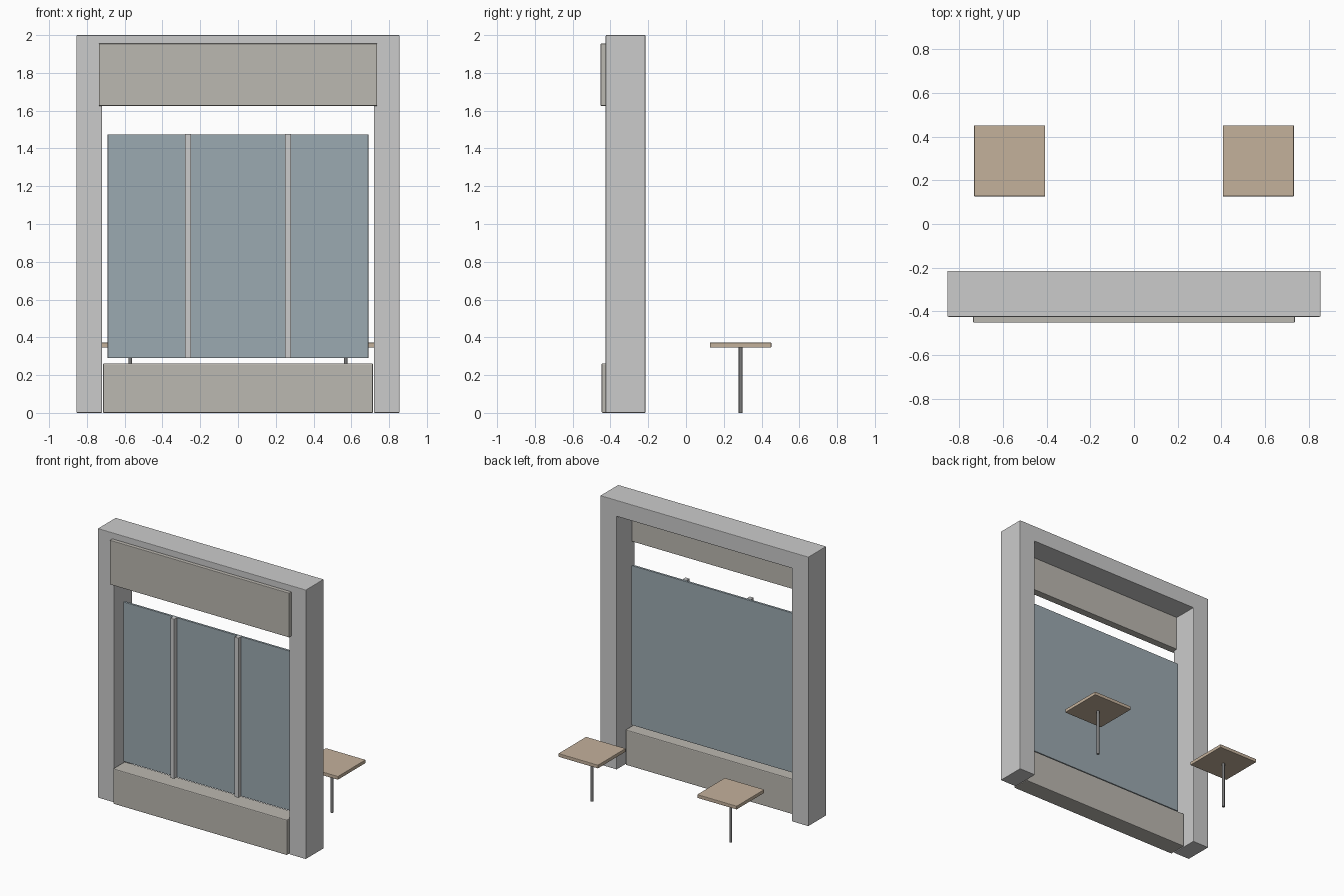
import bpy, bmesh

if "Cube" in bpy.data.objects:
    bpy.data.objects.remove(bpy.data.objects["Cube"])


def material(name, rgb):
    m = bpy.data.materials.new(name)
    m.diffuse_color = (*rgb, 1)
    m.use_nodes = True
    m.node_tree.nodes["Principled BSDF"].inputs["Base Color"].default_value = m.diffuse_color
    return m


def finish(name, bm, mat=None, bevel=0.004):
    mesh = bpy.data.meshes.new(name)
    bmesh.ops.recalc_face_normals(bm, faces=bm.faces)
    bm.to_mesh(mesh)
    bm.free()
    ob = bpy.data.objects.new(name, mesh)
    bpy.context.collection.objects.link(ob)
    if mat:
        mesh.materials.append(mat)
    if bevel:
        mod = ob.modifiers.new("edge_bevel", 'BEVEL')
        mod.width = bevel
        mod.segments = 2
        mod.limit_method = 'ANGLE'
    return ob


def box(name, x, y, z, mat=None, bevel=0.004):
    bm = bmesh.new()
    bmesh.ops.create_cube(bm, size=1)
    for v in bm.verts:
        for i, (lo, hi) in enumerate((x, y, z)):
            v.co[i] = lo if v.co[i] < 0 else hi
    return finish(name, bm, mat, bevel)


panel_mat = material("warm_grey", (0.50, 0.48, 0.44))
glass_mat = material("blue_grey_glass", (0.33, 0.40, 0.44))
wood_mat = material("wood", (0.55, 0.44, 0.33))
metal_mat = material("dark_metal", (0.2, 0.2, 0.2))

# Portal frame: two posts and a lintel in one profile
bm = bmesh.new()
outline = [(-0.855, 0), (-0.855, 2), (0.855, 2), (0.855, 0),
           (0.72, 0), (0.72, 1.88), (-0.72, 1.88), (-0.72, 0)]
face = bm.faces.new([bm.verts.new((x, -0.425, z)) for x, z in outline])
ext = bmesh.ops.extrude_face_region(bm, geom=[face], use_keep_orig=True)
bmesh.ops.translate(bm, vec=(0, 0.21, 0),
                    verts=[g for g in ext["geom"] if isinstance(g, bmesh.types.BMVert)])
finish("portal_frame", bm)

# Fascia board above and low wall below
box("fascia_board", (-0.737, 0.737), (-0.452, -0.395), (1.625, 1.955), panel_mat)
box("low_wall", (-0.715, 0.715), (-0.447, -0.31), (0, 0.262), panel_mat, 0.006)

# Window pane with two mullions
box("window_pane", (-0.69, 0.69), (-0.362, -0.345), (0.29, 1.475), glass_mat, 0.002)
for side, label in ((-1, "left"), (1, "right")):
    c = side * 0.264
    box(f"mullion_{label}", (c - 0.016, c + 0.016), (-0.395, -0.36), (0.29, 1.477), None, 0.002)

    # Small square table on a thin post
    c = side * 0.57
    box(f"table_top_{label}", (c - 0.163, c + 0.163), (0.126, 0.452), (0.346, 0.372), wood_mat)
    bm = bmesh.new()
    bmesh.ops.create_cone(bm, cap_ends=True, segments=16, radius1=0.01, radius2=0.01, depth=0.348)
    bmesh.ops.translate(bm, vec=(c, 0.289, 0.174), verts=bm.verts)
    leg = finish(f"table_leg_{label}", bm, metal_mat, 0)
    bpy.ops.object.select_all(action='DESELECT')
    leg.select_set(True)
    bpy.context.view_layer.objects.active = leg
    bpy.ops.object.shade_smooth_by_angle()
